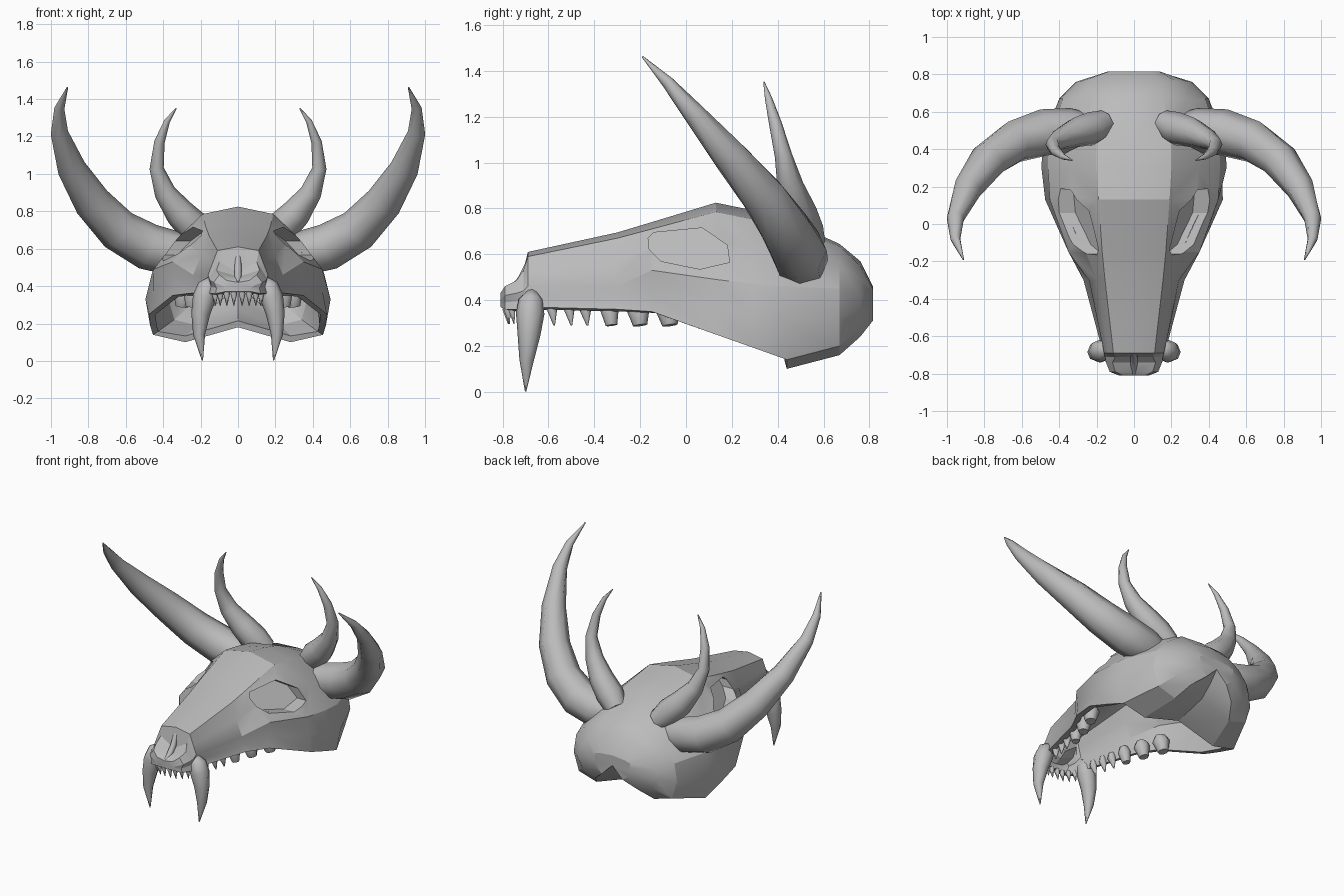
import bpy, bmesh
from math import cos, sin, tau
from mathutils import Vector

cube = bpy.data.objects.get("Cube")
if cube:
    bpy.data.objects.remove(cube, do_unlink=True)

bone = bpy.data.materials.new("bone grey")
bone.use_nodes = True
bone_colour = (.5, .5, .5, 1)
bone.diffuse_color = bone_colour
bone.node_tree.nodes["Principled BSDF"].inputs["Base Color"].default_value = bone_colour

SIDES = ((1, "left"), (-1, "right"))


def make_object(name, bm):
    mesh = bpy.data.meshes.new(name)
    bm.to_mesh(mesh)
    bm.free()
    mesh.materials.append(bone)
    ob = bpy.data.objects.new(name, mesh)
    bpy.context.collection.objects.link(ob)
    return ob


def activate(ob):
    bpy.ops.object.select_all(action='DESELECT')
    ob.select_set(True)
    bpy.context.view_layer.objects.active = ob


def smooth(ob, angle):
    activate(ob)
    bpy.ops.object.shade_smooth_by_angle(angle=angle)


def skin_rings(name, rings):
    """Closed solid through a row of equally long rings of points."""
    bm = bmesh.new()
    loops = [[bm.verts.new(p) for p in ring] for ring in rings]
    for a, b in zip(loops, loops[1:]):
        for k in range(len(a)):
            bm.faces.new((a[k - 1], a[k], b[k], b[k - 1]))
    bm.faces.new(loops[0][::-1])
    bm.faces.new(loops[-1])
    bmesh.ops.recalc_face_normals(bm, faces=bm.faces)
    return make_object(name, bm)


def tube(name, path, side, sides=8):
    """Tapered tube through (x, y, z, radius) points, flipped in x by side."""
    points = [Vector((x * side, y, z)) for x, y, z, r in path]
    rings = []
    for i, p in enumerate(points):
        along = points[min(i + 1, len(points) - 1)] - points[max(i - 1, 0)]
        u = along.cross(Vector((0, 1, 0))).normalized()
        w = along.normalized().cross(u)
        angles = [tau * k / sides for k in range(sides)]
        rings.append([p + (u * cos(a) + w * sin(a)) * path[i][3] for a in angles])
    smooth(skin_rings(name, rings), 1.1)


# Skull sections: y, crown height, then (x, z) of the ridge, cheek and lower rim
SECTIONS = [
    (-.81, .42, (.06, .43), (.08, .4), (.07, .37)),
    (-.79, .435, (.1, .46), (.13, .42), (.12, .36)),
    (-.74, .45, (.115, .485), (.15, .43), (.15, .36)),
    (-.71, .47, (.1, .53), (.155, .44), (.16, .36)),
    (-.69, .61, (.11, .59), (.16, .46), (.165, .37)),
    (-.3, .695, (.155, .67), (.24, .46), (.27, .36)),
    (-.15, .74, (.17, .71), (.35, .53), (.35, .35)),
    (.13, .825, (.19, .785), (.45, .49), (.475, .25)),
    (.3, .79, (.2, .75), (.46, .47), (.47, .19)),
    (.44, .75, (.2, .715), (.46, .46), (.455, .14)),
    (.67, .645, (.16, .635), (.38, .45), (.36, .2)),
    (.76, .57, (.14, .55), (.29, .42), (.27, .28)),
    (.815, .46, (.1, .45), (.14, .41), (.13, .35)),
]


def half_section(y, crown, ridge, cheek, rim):
    """Points from crown to rim; the rear ones carry on under to the middle."""
    ridge, cheek, rim = Vector(ridge), Vector(cheek), Vector(rim)
    brow = (ridge + cheek) / 2
    jaw = (cheek + rim) / 2
    if y > 0:
        brow += Vector((.015, .01))
    jaw.x += .03 if .2 < y < .8 else -.01
    half = [Vector((0, crown)), ridge, brow, cheek, jaw, rim]
    if y > .4:
        half += [Vector((rim.x * .62, rim.y - .04)), Vector((0, rim.y + .04))]
    return half


bm = bmesh.new()
rows = []
for section in SECTIONS:
    half = half_section(*section)
    last = len(half) - 1
    row = {}
    for k in range(-last, last + 1):
        x, z = half[abs(k)]
        row[k] = bm.verts.new((x if k > 0 else -x, section[0], z))
    rows.append(row)
for a, b in zip(rows, rows[1:]):
    last = min(max(a), max(b))
    for k in range(-last, last):
        bm.faces.new((a[k], a[k + 1], b[k + 1], b[k]))
bm.faces.new(list(rows[0].values())[::-1])
bm.faces.new(list(rows[-1].values()))
bmesh.ops.remove_doubles(bm, verts=bm.verts, dist=.0005)
skull = make_object("skull", bm)

shell = skull.modifiers.new("bone thickness", 'SOLIDIFY')
shell.thickness = .035
shell.offset = -1
activate(skull)
bpy.ops.object.modifier_apply(modifier=shell.name)

# Eye sockets: angular openings, each with a cup behind it
EYE = [(-.165, .67), (-.14, .695), (.07, .715), (.18, .64),
       (.19, .565), (.06, .535), (-.11, .57), (-.16, .62)]
EYE_MIDDLE = Vector((.01, .63))


def eye_prism(name, side, scale, depths):
    """Eye outline extruded sideways, slanted like the side of the skull."""
    outline = [EYE_MIDDLE.lerp(Vector(p), scale) for p in EYE]
    rings = []
    for depth in depths:
        rings.append([(side * (.29 + .3 * y - .9 * (z - EYE_MIDDLE.y) + depth), y, z)
                      for y, z in outline])
    return skin_rings(name, rings)


def carve(ob, cutter):
    cut = ob.modifiers.new("eye opening", 'BOOLEAN')
    cut.operation = 'DIFFERENCE'
    cut.solver = 'EXACT'
    cut.object = cutter
    activate(ob)
    bpy.ops.object.modifier_apply(modifier=cut.name)


for side, word in SIDES:
    cutter = eye_prism(word + "_eye_cutter", side, 1, (-.08, .3))
    cutter.hide_render = True
    carve(skull, cutter)
    carve(eye_prism(word + "_eye_socket", side, 1.12, (-.1, -.03)), cutter)
    bpy.data.objects.remove(cutter, do_unlink=True)
smooth(skull, .42)

# Nasal septum running down the middle of the nose opening
tube("nasal_septum", [(0, -.68, .57, .015), (0, -.715, .49, .02),
                      (0, -.75, .45, .02), (0, -.8, .42, .01)], 1)

# Horns and fangs: x, y, z and radius from root to tip
LARGE_HORN = [(.24, .49, .56, .1), (.34, .5, .575, .12), (.48, .49, .61, .125),
              (.64, .44, .7, .115), (.78, .34, .85, .1), (.89, .19, 1.03, .077),
              (.955, .03, 1.22, .047), (.955, -.08, 1.35, .027), (.912, -.19, 1.462, .004)]
SMALL_HORN = [(.16, .54, .64, .07), (.23, .51, .71, .09), (.31, .49, .79, .08),
              (.39, .455, .9, .058), (.435, .425, 1.03, .038), (.42, .39, 1.17, .028),
              (.38, .36, 1.28, .016), (.33, .34, 1.352, .003)]
FANG = [(.14, -.67, .44, .02), (.16, -.675, .4, .055), (.18, -.68, .34, .062),
        (.2, -.685, .25, .05), (.208, -.695, .14, .032), (.19, -.7, .002, .003)]

# Cheek teeth: x, y and radius; the three rear ones are blunt
CHEEK_TEETH = [(.155, -.585, .024), (.17, -.51, .025), (.185, -.44, .028),
               (.2, -.335, .042), (.24, -.21, .052), (.29, -.08, .056)]
INCISORS = [(.022, -.785), (.06, -.78), (.095, -.76), (.122, -.73)]

for side, word in SIDES:
    tube(word + "_large_horn", LARGE_HORN, side)
    tube(word + "_small_horn", SMALL_HORN, side)
    tube(word + "_fang", FANG, side)
    for i, (x, y, r) in enumerate(CHEEK_TEETH, 1):
        tip = r * (.6 if i > 3 else .15)
        tube(f"{word}_cheek_tooth_{i}",
             [(x, y, .4, r * .7), (x, y, .365, r), (x + .01, y + .01, .29, tip)], side)
    for i, (x, y) in enumerate(INCISORS, 1):
        tube(f"{word}_incisor_{i}",
             [(x, y, .38, .012), (x, y, .36, .018), (x, y + .01, .295, .002)], side, 6)
